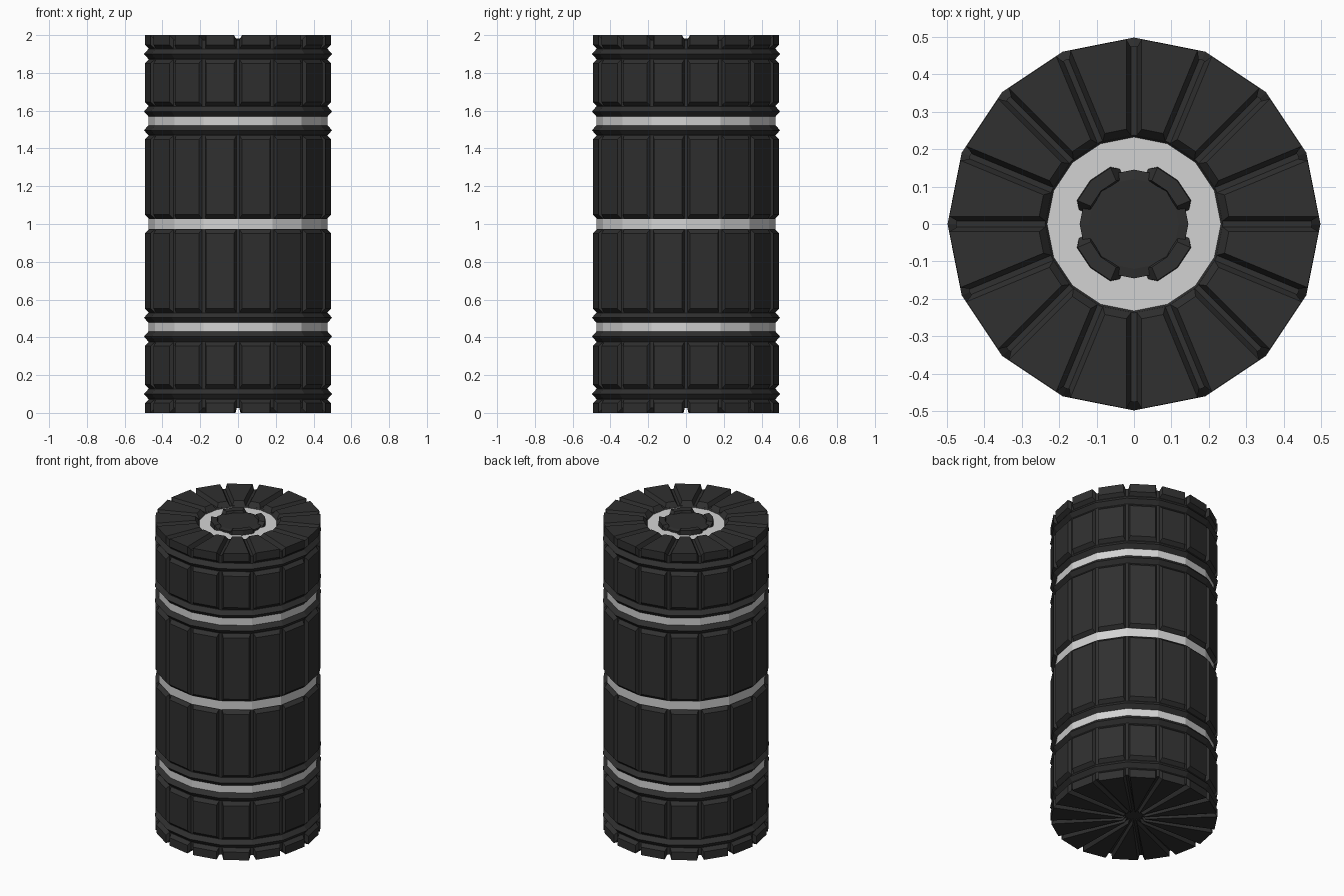
import bpy, bmesh
from math import sin, cos, tan, pi, radians

if "Cube" in bpy.data.objects:
    bpy.data.objects.remove(bpy.data.objects["Cube"])

N = 16                      # sides of the canister
STEP = 2 * pi / N
TAN = tan(STEP / 2)


def material(name, rgb):
    m = bpy.data.materials.new(name)
    m.diffuse_color = (*rgb, 1)
    m.use_nodes = True
    m.node_tree.nodes["Principled BSDF"].inputs["Base Color"].default_value = m.diffuse_color
    return m


DARK = material("dark_grey", (0.029, 0.029, 0.029))
LIGHT = material("light_grey", (0.65, 0.65, 0.65))


def finish(bm, name, mats):
    bmesh.ops.recalc_face_normals(bm, faces=bm.faces[:])
    me = bpy.data.meshes.new(name)
    bm.to_mesh(me)
    bm.free()
    for m in mats:
        me.materials.append(m)
    ob = bpy.data.objects.new(name, me)
    bpy.context.collection.objects.link(ob)
    return ob


def lathe(name, profile, mats, rule=None):
    """Revolve (radius, z) points; both ends are capped with a flat face."""
    bm = bmesh.new()
    rings = [[bm.verts.new((r * cos(i * STEP), r * sin(i * STEP), z)) for i in range(N)]
             for r, z in profile]
    for a, b in zip(rings, rings[1:]):
        for i in range(N):
            j = (i + 1) % N
            bm.faces.new((a[i], a[j], b[j], b[i]))
    bm.faces.new(rings[0])
    bm.faces.new(rings[-1])
    if rule:
        for f in bm.faces:
            f.material_index = rule(f.calc_center_median(), f)
    return finish(bm, name, mats)


def add_hull(bm, pts):
    t = bmesh.new()
    for p in pts:
        t.verts.new(p)
    res = bmesh.ops.convex_hull(t, input=t.verts[:])
    loose = [v for v in t.verts if not v.link_faces]
    bmesh.ops.delete(t, geom=loose, context='VERTS')
    bmesh.ops.dissolve_limit(t, angle_limit=radians(0.5), verts=t.verts[:], edges=t.edges[:])
    me = bpy.data.meshes.new("tmp")
    t.to_mesh(me)
    t.free()
    bm.from_mesh(me)
    bpy.data.meshes.remove(me)


def around(name, local_pts):
    """Repeat a convex block, given as (radial, tangential half width, z), on every side."""
    bm = bmesh.new()
    for i in range(N):
        a = (i + 0.5) * STEP
        add_hull(bm, [(r * cos(a) - s * t * sin(a), r * sin(a) + s * t * cos(a), z)
                      for r, t, z in local_pts for s in (-1, 1)])
    return finish(bm, name, [DARK])


# Core with ridge rings, light bands and a light recessed floor on top
RC, RT = 0.475, 0.4975
half = [(RC, 0.025)]
for z in (0.10, 0.404, 0.504):
    half += [(RC, z - 0.026), (RT, z), (RC, z + 0.026)]
half.append((RC, 0.973))
profile = half + [(r, 2 - z) for r, z in reversed(half)] + [(0.237, 1.975), (0.232, 1.967)]


def core_colour(c, f):
    z = c.z
    if z > 1.966 and len(f.verts) == N:
        return 1
    return int(any(lo < z < lo + 0.054 for lo in (0.428, 0.973, 1.518))
               and abs(f.normal.z) < 0.1) if z < 1.95 else 0


core = lathe("core", profile, [DARK, LIGHT])
# pick light faces by height once normals are known
for p in core.data.polygons:
    p.material_index = core_colour(p.center, type("F", (), {
        "verts": p.vertices, "normal": p.normal}))

# Side panels: bevelled plates between the ridges
AO, AB = 0.487, 0.462       # outer and buried apothem


def top_w(a):
    return max(a * TAN - 0.021, 0.001)


def base_w(a):
    return max(a * TAN - 0.007, 0.001)


for name, lo, hi in (("lower_panels", 0.125, 0.378), ("lower_middle_panels", 0.528, 0.975),
                     ("upper_middle_panels", 1.025, 1.472), ("upper_panels", 1.622, 1.875)):
    around(name, [(AB, base_w(AB), lo), (AB, base_w(AB), hi),
                  (AO, top_w(AO), lo + 0.024), (AO, top_w(AO), hi - 0.024)])


# End cap wedges, split by radial grooves
def cap(name, inner, flip):
    pts = [(AO, top_w(AO), 0), (AO, top_w(AO), 0.052), (AB, base_w(AB), 0.075),
           (AB, base_w(AB), 0.026), (inner, base_w(inner), 0.026),
           (inner + 0.02, top_w(inner + 0.02), 0)]
    around(name, [(r, t, 2 - z if flip else z) for r, t, z in pts])


cap("bottom_wedges", 0.05, False)
cap("top_wedges", 0.232, True)

# Hub: low disc with four raised lobes
lathe("hub_disc", [(0.145, 1.96), (0.145, 1.978), (0.12, 1.982)], [DARK])
bm = bmesh.new()
for q in range(4):
    for b0, t0 in ((13, 22.5), (77, 67.5)):
        pts = []
        for ang, r_in, r_out, z in ((b0, 0.12, 0.15, 1.962), (t0, 0.12, 0.165, 1.962),
                                    (45, 0.12, 0.165, 1.962), (t0, 0.125, 0.163, 1.997),
                                    (45, 0.125, 0.163, 1.997)):
            a = radians(ang + 90 * q)
            pts += [(r * cos(a), r * sin(a), z) for r in (r_in, r_out)]
        add_hull(bm, pts)
finish(bm, "hub_lobes", [DARK])
